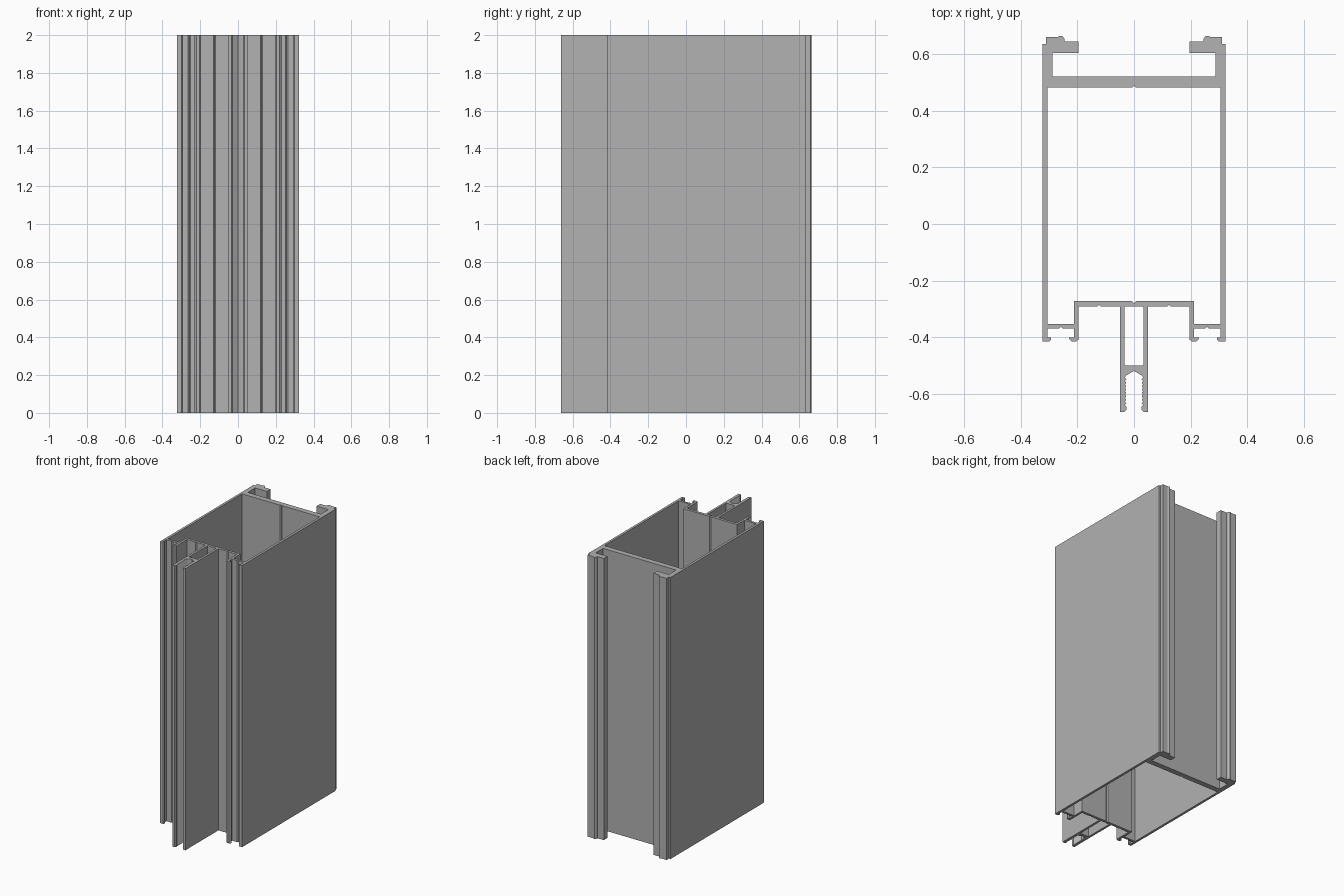
import bpy
import bmesh

old = bpy.data.objects.get("Cube")
if old:
    bpy.data.objects.remove(old, do_unlink=True)

HEIGHT = 2.0

grey = bpy.data.materials.new("aluminium grey")
grey.use_nodes = True
colour = (0.445, 0.445, 0.445, 1)
grey.diffuse_color = colour
grey.node_tree.nodes["Principled BSDF"].inputs["Base Color"].default_value = colour


def notch(x, y, depth, direction):
    """Small V-shaped marking groove on a face running along x."""
    return [(x - direction * depth, y), (x, y + depth), (x + direction * depth, y)]


def mirrored(half):
    """Close a right-hand half outline by mirroring it across x = 0."""
    return half + [(-x, y) for x, y in reversed(half) if x > 1e-6]


# Rear channel with its inward hooks
rear_channel = [(0, 0.52), (0.287, 0.52), (0.287, 0.603), (0.195, 0.603),
                (0.195, 0.644), (0.244, 0.644), (0.246, 0.655), (0.254, 0.664),
                (0.262, 0.664), (0.27, 0.66), (0.31, 0.66), (0.31, 0.635),
                (0.322, 0.635)]

# Gasket slot at the front corner, with lips on both feet
corner_slot = [(0.322, -0.415), (0.3, -0.415), (0.292, -0.407), (0.292, -0.4),
               (0.305, -0.4), (0.305, -0.369)]
corner_slot += notch(0.258, -0.369, 0.006, -1)
corner_slot += [(0.212, -0.369), (0.212, -0.4), (0.23, -0.4), (0.228, -0.407),
                (0.22, -0.415), (0.205, -0.415), (0.196, -0.408)]

# Front web and the centre leg
centre_leg = [(0.196, -0.291)] + notch(0.124, -0.291, 0.006, -1)
centre_leg += [(0.05, -0.291), (0.05, -0.663), (0.034, -0.663), (0.027, -0.656)]

# Serrated screw port inside the leg
for i in range(9):
    y = -0.645 + i * 0.0122
    centre_leg += [(0.027, y), (0.032, y + 0.006)]
centre_leg += [(0.028, -0.535), (0.0, -0.518)]

outline = mirrored(rear_channel + corner_slot + centre_leg)

# Hollow chambers
main_chamber = mirrored([(0, 0.488), (0.007, 0.481), (0.305, 0.481),
                         (0.305, -0.352), (0.212, -0.352), (0.212, -0.272),
                         (0.007, -0.272), (0, -0.279)])
leg_chamber = mirrored([(0.034, -0.291), (0.034, -0.5)])

# Fill the cross-section around the chambers and extrude it upward
bm = bmesh.new()
for loop in (outline, main_chamber, leg_chamber):
    verts = [bm.verts.new((x, y, 0)) for x, y in loop]
    for a, b in zip(verts, verts[1:] + verts[:1]):
        bm.edges.new((a, b))
bmesh.ops.triangle_fill(bm, edges=bm.edges[:], use_beauty=True, normal=(0, 0, 1))
base = bm.faces[:]
result = bmesh.ops.extrude_face_region(bm, geom=base, use_keep_orig=True)
top = [v for v in result["geom"] if isinstance(v, bmesh.types.BMVert)]
bmesh.ops.translate(bm, verts=top, vec=(0, 0, HEIGHT))
bmesh.ops.recalc_face_normals(bm, faces=bm.faces[:])

mesh = bpy.data.meshes.new("frame_extrusion")
bm.to_mesh(mesh)
bm.free()
mesh.materials.append(grey)
frame = bpy.data.objects.new("frame_extrusion", mesh)
bpy.context.collection.objects.link(frame)
